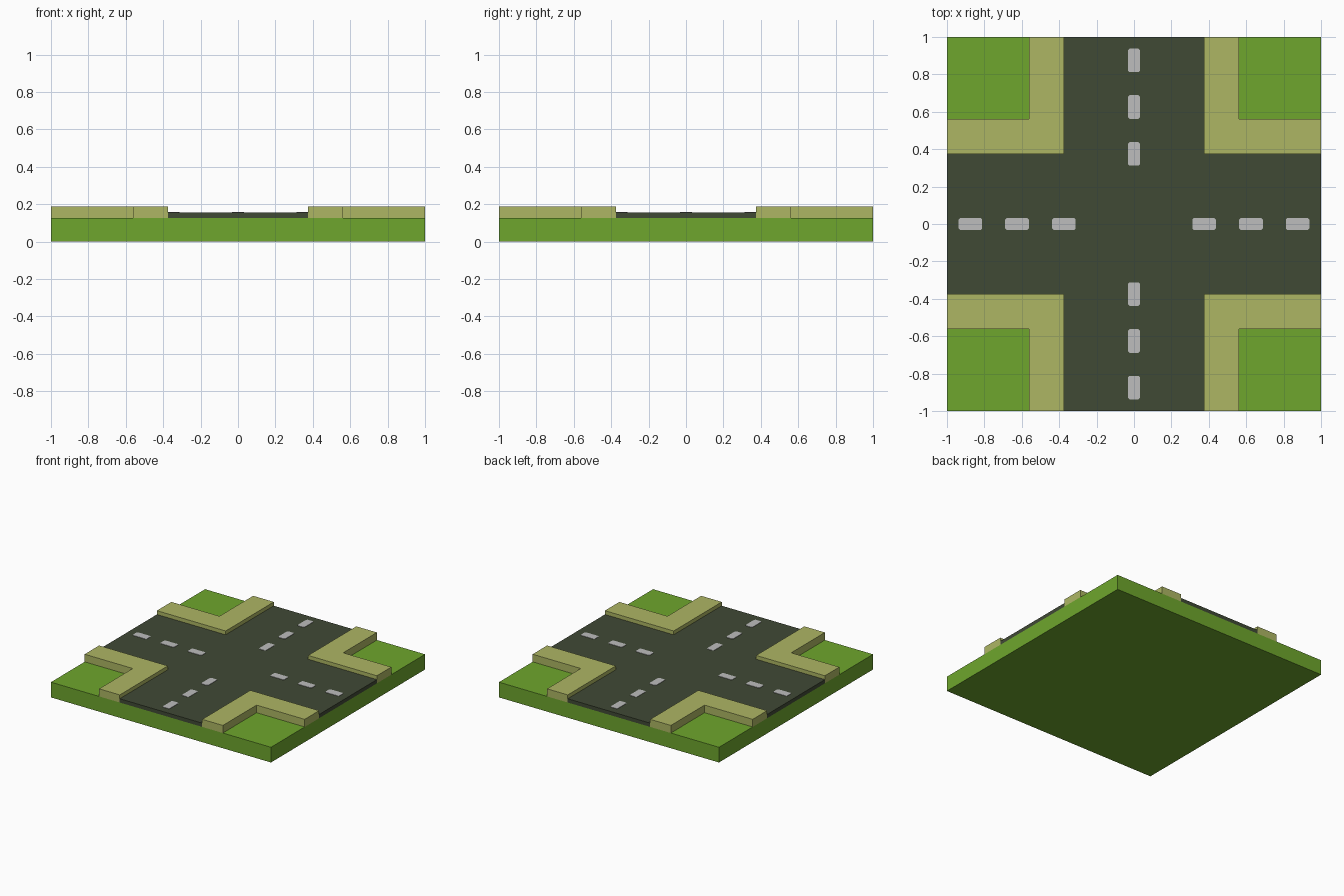
import bpy
import bmesh

if "Cube" in bpy.data.objects:
    bpy.data.objects.remove(bpy.data.objects["Cube"])


def make_material(name, rgb):
    mat = bpy.data.materials.new(name)
    mat.use_nodes = True
    color = (*rgb, 1.0)
    mat.diffuse_color = color
    bsdf = next(n for n in mat.node_tree.nodes if n.type == 'BSDF_PRINCIPLED')
    bsdf.inputs["Base Color"].default_value = color
    bsdf.inputs["Roughness"].default_value = 0.9
    return mat


def quarter_turn(points, turns):
    """Rotate 2D points about the centre by quarter turns."""
    for _ in range(turns):
        points = [(-y, x) for x, y in points]
    return points


def slab(name, outline, z0, z1, mat):
    """Extrude a counter-clockwise outline between two heights."""
    bm = bmesh.new()
    face = bm.faces.new([bm.verts.new((x, y, z0)) for x, y in outline])
    result = bmesh.ops.extrude_face_region(bm, geom=[face], use_keep_orig=True)
    top = [v for v in result["geom"] if isinstance(v, bmesh.types.BMVert)]
    bmesh.ops.translate(bm, verts=top, vec=(0, 0, z1 - z0))
    bmesh.ops.recalc_face_normals(bm, faces=bm.faces)
    mesh = bpy.data.meshes.new(name)
    bm.to_mesh(mesh)
    bm.free()
    mesh.materials.append(mat)
    obj = bpy.data.objects.new(name, mesh)
    bpy.context.collection.objects.link(obj)
    return obj


grass = make_material("grass_green", (0.156, 0.381, 0.026))
asphalt = make_material("asphalt_dark", (0.051, 0.067, 0.036))
paving = make_material("paving_sand", (0.423, 0.468, 0.127))
paint = make_material("line_grey", (0.51, 0.51, 0.51))

GROUND, ROAD, WALK = 0.125, 0.156, 0.1875   # top heights
A, B = 0.375, 0.5625                        # inner and outer pavement edges

# Grass base
slab("grass_base", [(-1, -1), (1, -1), (1, 1), (-1, 1)], 0, GROUND, grass)

# Cross-shaped road
arm = [(1, -A), (1, A), (A, A)]
cross = [p for k in range(4) for p in quarter_turn(arm, k)]
slab("road", cross, GROUND, ROAD, asphalt)

# L-shaped pavement on each corner
corner = [(A, A), (1, A), (1, B), (B, B), (B, 1), (A, 1)]
names = ["back_left", "back_right", "front_right", "front_left"]
for k, side in enumerate(names):
    slab(f"pavement_{side}", quarter_turn(corner, k), GROUND, WALK, paving)

# Lane dashes with clipped corners, three on each arm
L, W, C = 0.0635, 0.032, 0.009
for k, side in enumerate(["left", "back", "right", "front"]):
    for i, x in enumerate((0.375, 0.625, 0.875)):
        dash = [(x - L + C, -W), (x + L - C, -W), (x + L, -W + C), (x + L, W - C),
                (x + L - C, W), (x - L + C, W), (x - L, W - C), (x - L, -W + C)]
        slab(f"lane_dash_{side}_{i + 1}", quarter_turn(dash, k), ROAD, ROAD + 0.003, paint)
